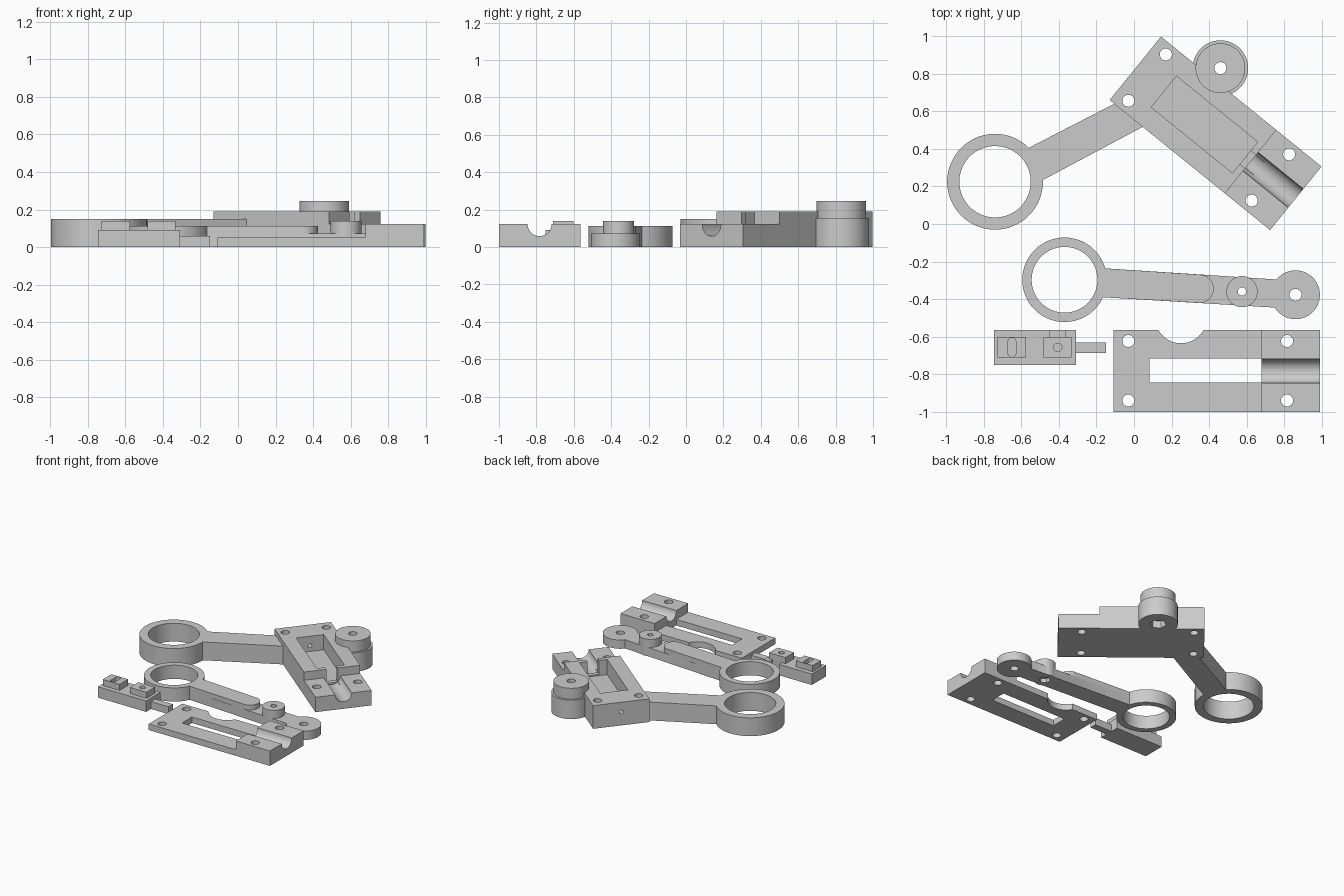
import bpy, bmesh, math
from mathutils import Matrix, Vector

scene = bpy.context.scene
if "Cube" in bpy.data.objects:
    bpy.data.objects.remove(bpy.data.objects["Cube"], do_unlink=True)

grey = bpy.data.materials.new("plain grey")
grey.use_nodes = True
tone = (0.6, 0.6, 0.6, 1)
grey.diffuse_color = tone
grey.node_tree.nodes["Principled BSDF"].inputs["Base Color"].default_value = tone


# Solid helpers
def prism(name, outline, low, high):
    bm = bmesh.new()
    base = bm.faces.new([bm.verts.new((x, y, low)) for x, y in outline])
    top = bmesh.ops.extrude_face_region(bm, geom=[base])["geom"]
    verts = [g for g in top if isinstance(g, bmesh.types.BMVert)]
    bmesh.ops.translate(bm, verts=verts, vec=(0, 0, high - low))
    bmesh.ops.recalc_face_normals(bm, faces=bm.faces)
    mesh = bpy.data.meshes.new(name)
    bm.to_mesh(mesh)
    bm.free()
    mesh.materials.append(grey)
    obj = bpy.data.objects.new(name, mesh)
    scene.collection.objects.link(obj)
    return obj


def box(name, x0, x1, y0, y1, low, high):
    return prism(name, [(x0, y0), (x1, y0), (x1, y1), (x0, y1)], low, high)


def disc(name, x, y, r, low, high, sides=64, stretch=0):
    pts = []
    for i in range(sides):
        a = math.tau * (i + 0.5) / sides
        shift = math.copysign(stretch, math.sin(a))
        pts.append((x + r * math.cos(a), y + r * math.sin(a) + shift))
    return prism(name, pts, low, high)


def rod_x(name, x0, x1, y, z, r):
    obj = disc(name, 0, 0, r, x0, x1, 48)
    obj.data.transform(Matrix.Translation((0, y, z)) @ Matrix(
        ((0, 0, 1, 0), (1, 0, 0, 0), (0, 1, 0, 0), (0, 0, 0, 1))))
    return obj


def combine(target, tools, operation):
    for tool in tools:
        mod = target.modifiers.new("combine", "BOOLEAN")
        mod.operation, mod.solver, mod.object = operation, "EXACT", tool
        bpy.context.view_layer.update()
        graph = bpy.context.evaluated_depsgraph_get()
        mesh = bpy.data.meshes.new_from_object(target.evaluated_get(graph))
        target.modifiers.clear()
        target.data = mesh
        bpy.data.objects.remove(tool, do_unlink=True)


def cut(target, *tools):
    combine(target, tools, "DIFFERENCE")


def join(target, *tools):
    combine(target, tools, "UNION")


def corner_holes(target, height):
    for u in (0.08, 0.925):
        for v in (0.06, 0.377):
            cut(target, disc("hole", u, v, 0.032, -0.1, height, 32))


LENGTH, WIDTH, STEP, BLOCK = 1.1, 0.435, 0.79, 0.122
MID = WIDTH / 2

# Main housing: pocket, front groove, slot and spring hole
body = box("housing", 0, LENGTH, 0, WIDTH, 0, 0.19)
cut(body,
    box("step", STEP, 1.3, -0.1, 0.6, BLOCK, 0.4),
    box("pocket", 0.197, 0.753, 0.11, 0.323, 0.065, 0.4),
    box("slot", 0.7, 0.85, MID - 0.045, MID + 0.045, 0.075, 0.4),
    rod_x("groove", STEP, 1.3, MID, BLOCK, 0.064),
    rod_x("spring_hole", -0.1, 0.25, MID, 0.11, 0.015))
corner_holes(body, 0.4)
body.location = (-0.13, 0.66, 0)
body.rotation_euler.z = math.radians(-39)

# Fixed finger ring with its arm
ring = disc("fixed_ring_arm", -0.74, 0.225, 0.255, 0, 0.15, 96)
join(ring, prism("arm", [(-0.62, 0.375), (-0.55, 0.2), (0.052, 0.52),
                         (-0.1, 0.643)], 0, 0.15))
cut(ring, disc("finger_hole", -0.74, 0.225, 0.19, -0.1, 0.3, 96))

# Pivot post with a nut recess underneath
post = disc("pivot_post", 0.46, 0.83, 0.148, 0, 0.155)
join(post, disc("cap", 0.46, 0.83, 0.132, 0.1, 0.245))
cut(post, disc("hole", 0.46, 0.83, 0.032, -0.1, 0.4, 32),
    disc("nut", 0.46, 0.83, 0.062, -0.1, 0.06, 6))

# Trigger lever: ring, stepped arm, boss and end eye
lever = disc("trigger_lever", -0.37, -0.297, 0.225, 0, 0.112, 96)
join(lever,
     prism("arm", [(-0.25, -0.385), (0.8, -0.448), (0.8, -0.298),
                   (-0.25, -0.23)], 0, 0.072),
     prism("upper_arm", [(-0.25, -0.385), (0.345, -0.42), (0.355, -0.27),
                         (-0.25, -0.23)], 0.03, 0.112),
     disc("round_end", 0.35, -0.345, 0.075, 0.03, 0.112),
     disc("boss", 0.575, -0.36, 0.083, 0, 0.138),
     disc("eye", 0.86, -0.377, 0.13, 0, 0.072))
cut(lever, disc("finger_hole", -0.37, -0.297, 0.175, -0.1, 0.3, 96),
    disc("boss_hole", 0.575, -0.36, 0.022, -0.1, 0.3, 32),
    disc("nut", 0.575, -0.36, 0.045, -0.1, 0.035, 6),
    disc("eye_hole", 0.86, -0.377, 0.032, -0.1, 0.3, 32))

# Slider: block, two pads and a push rod
slider = box("slider", -0.745, -0.308, -0.75, -0.565, 0, 0.09)
join(slider, box("push_rod", -0.35, -0.15, -0.687, -0.63, 0, 0.06),
     box("pad", -0.727, -0.575, -0.712, -0.602, 0.05, 0.14),
     box("pad", -0.482, -0.332, -0.712, -0.602, 0.05, 0.14))
cut(slider,
    disc("oval", -0.65, -0.657, 0.021, 0.03, 0.3, 32, 0.03),
    disc("hole", -0.406, -0.657, 0.022, 0.03, 0.3, 32),
    box("nut_slot", -0.447, -0.364, -0.602, -0.5, 0.04, 0.3))

# Cover plate: thin slotted frame with a thick grooved block
cover = box("cover_plate", 0, LENGTH, 0, WIDTH, 0, BLOCK)
cut(cover, box("step", -0.1, STEP, -0.1, 0.6, 0.05, 0.4),
    box("slot", 0.193, STEP, 0.155, 0.285, -0.1, 0.4),
    rod_x("groove", STEP - 0.001, 1.3, MID, BLOCK, 0.064),
    disc("notch", 0.36, WIDTH + 0.068, 0.138, -0.1, 0.4))
corner_holes(cover, 0.4)
cover.location = (-0.11, -1.0, 0)

# Smooth the round walls, keep the edges sharp
bpy.ops.object.select_all(action="DESELECT")
for part in (body, ring, post, lever, slider, cover):
    part.select_set(True)
bpy.context.view_layer.objects.active = body
bpy.ops.object.shade_smooth_by_angle(angle=math.radians(30))
